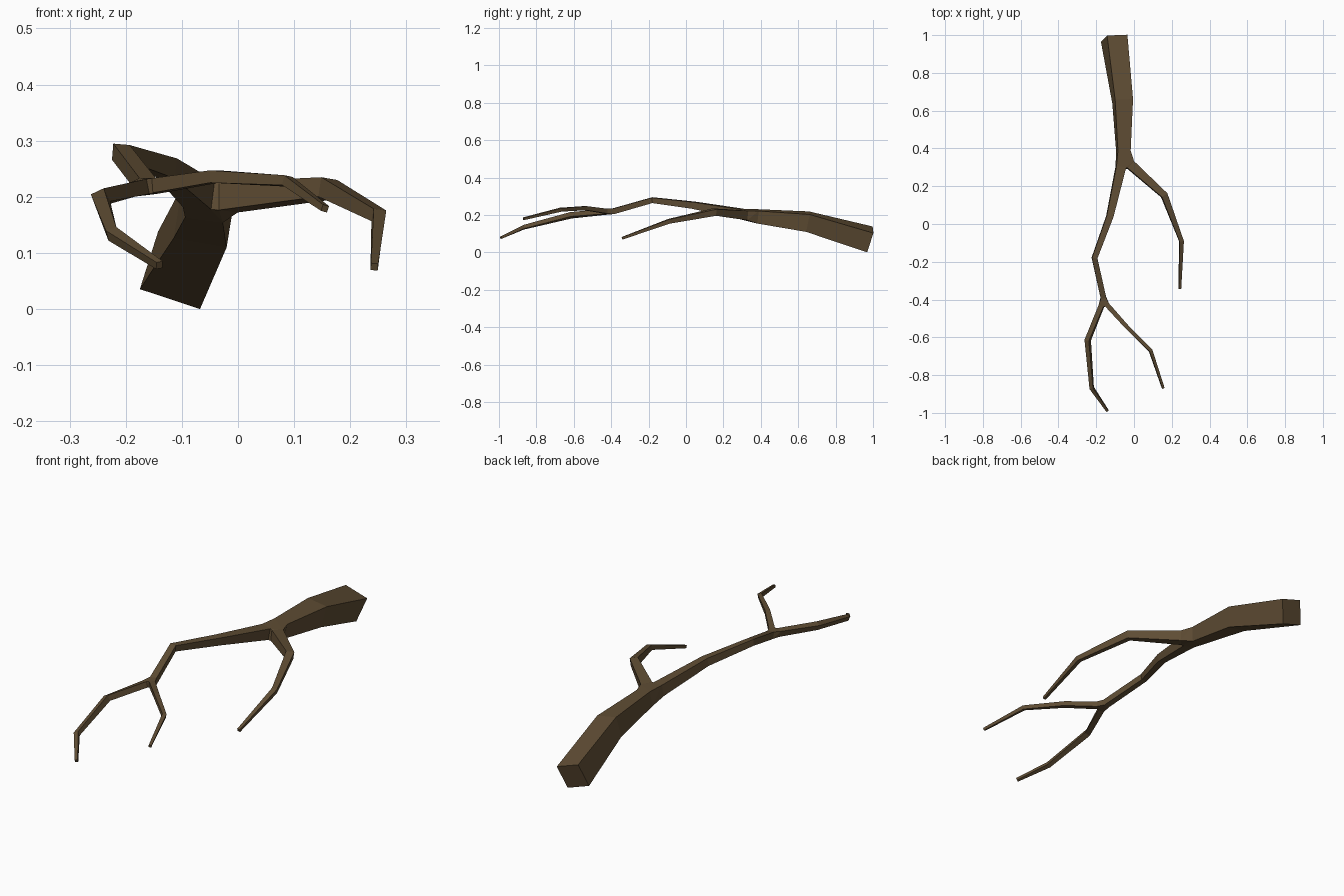
import bpy, bmesh, math
from mathutils import Vector

if "Cube" in bpy.data.objects:
    bpy.data.objects.remove(bpy.data.objects["Cube"])

bark = bpy.data.materials.new("dark brown bark")
bark.diffuse_color = (0.115, 0.074, 0.034, 1)
bark.use_nodes = True
bark.node_tree.nodes["Principled BSDF"].inputs["Base Color"].default_value = bark.diffuse_color

bm = bmesh.new()


def rings(path):
    """Square rings along a path of (x, y, z, side, roll in degrees)."""
    pts = [Vector(p[:3]) for p in path]
    out = []
    for i, (x, y, z, s, roll) in enumerate(path):
        t = Vector()
        if i > 0:
            t += (pts[i] - pts[i - 1]).normalized()
        if i < len(pts) - 1:
            t += (pts[i + 1] - pts[i]).normalized()
        t.normalize()
        r = Vector((0, 0, 1)).cross(t).normalized()
        u = t.cross(r)
        a = math.radians(roll)
        r, u = r * math.cos(a) - u * math.sin(a), u * math.cos(a) + r * math.sin(a)
        out.append([pts[i] + (r * p + u * q) * s / 2
                    for p, q in ((-1, -1), (1, -1), (1, 1), (-1, 1))])
    return out


def limb(path, cap_start=False, cap_end=False):
    """Square tapering limb; returns its first and last ring."""
    rs = rings(path)
    vs = [[bm.verts.new(c) for c in ring] for ring in rs]
    for a, b in zip(vs, vs[1:]):
        for k in range(4):
            n = (k + 1) % 4
            bm.faces.new((a[k], a[n], b[n], b[k]))
    if cap_start:
        bm.faces.new(vs[0][::-1])
    if cap_end:
        bm.faces.new(vs[-1])
    return rs[0], rs[-1]


def fork(*ring_list):
    """Solid joint between three limb ends."""
    vs = [bm.verts.new(c) for ring in ring_list for c in ring]
    res = bmesh.ops.convex_hull(bm, input=vs)
    loose = {g for g in res["geom_interior"] + res["geom_unused"]
             if isinstance(g, bmesh.types.BMVert)}
    bmesh.ops.delete(bm, geom=list(loose), context='VERTS')


# trunk
_, trunk_end = limb([(-0.105, 0.983, 0.075, 0.113, 19),
                     (-0.060, 0.650, 0.170, 0.096, 10),
                     (-0.056, 0.385, 0.198, 0.068, 8)], cap_start=True)
# main limb
main_start, main_end = limb([(-0.070, 0.300, 0.211, 0.052, 5),
                             (-0.128, 0.040, 0.258, 0.036, 5),
                             (-0.209, -0.180, 0.285, 0.029, 5),
                             (-0.162, -0.390, 0.225, 0.030, 0)])
# right limb
right_start, _ = limb([(-0.017, 0.312, 0.205, 0.050, 5),
                       (0.160, 0.152, 0.221, 0.035, 8),
                       (0.251, -0.090, 0.172, 0.023, 8),
                       (0.243, -0.342, 0.081, 0.013, 5)], cap_end=True)
# outer left twig
left_start, _ = limb([(-0.173, -0.435, 0.222, 0.027, -10),
                      (-0.245, -0.615, 0.204, 0.026, -25),
                      (-0.224, -0.868, 0.140, 0.020, -20),
                      (-0.140, -0.990, 0.084, 0.013, -10)], cap_end=True)
# outer right twig
twig_start, _ = limb([(-0.143, -0.428, 0.226, 0.026, 0),
                      (-0.042, -0.540, 0.242, 0.022, 0),
                      (0.088, -0.670, 0.234, 0.018, 10),
                      (0.155, -0.870, 0.185, 0.012, 15)], cap_end=True)
# fork joints
fork(trunk_end, main_start, right_start)
fork(main_end, left_start, twig_start)

# weld, then rest on the ground
bmesh.ops.remove_doubles(bm, verts=bm.verts[:], dist=0.0005)
low = min(v.co.z for v in bm.verts)
for v in bm.verts:
    v.co.z -= low
bmesh.ops.recalc_face_normals(bm, faces=bm.faces[:])

mesh = bpy.data.meshes.new("branch")
bm.to_mesh(mesh)
bm.free()
mesh.materials.append(bark)
obj = bpy.data.objects.new("branch", mesh)
bpy.context.collection.objects.link(obj)
